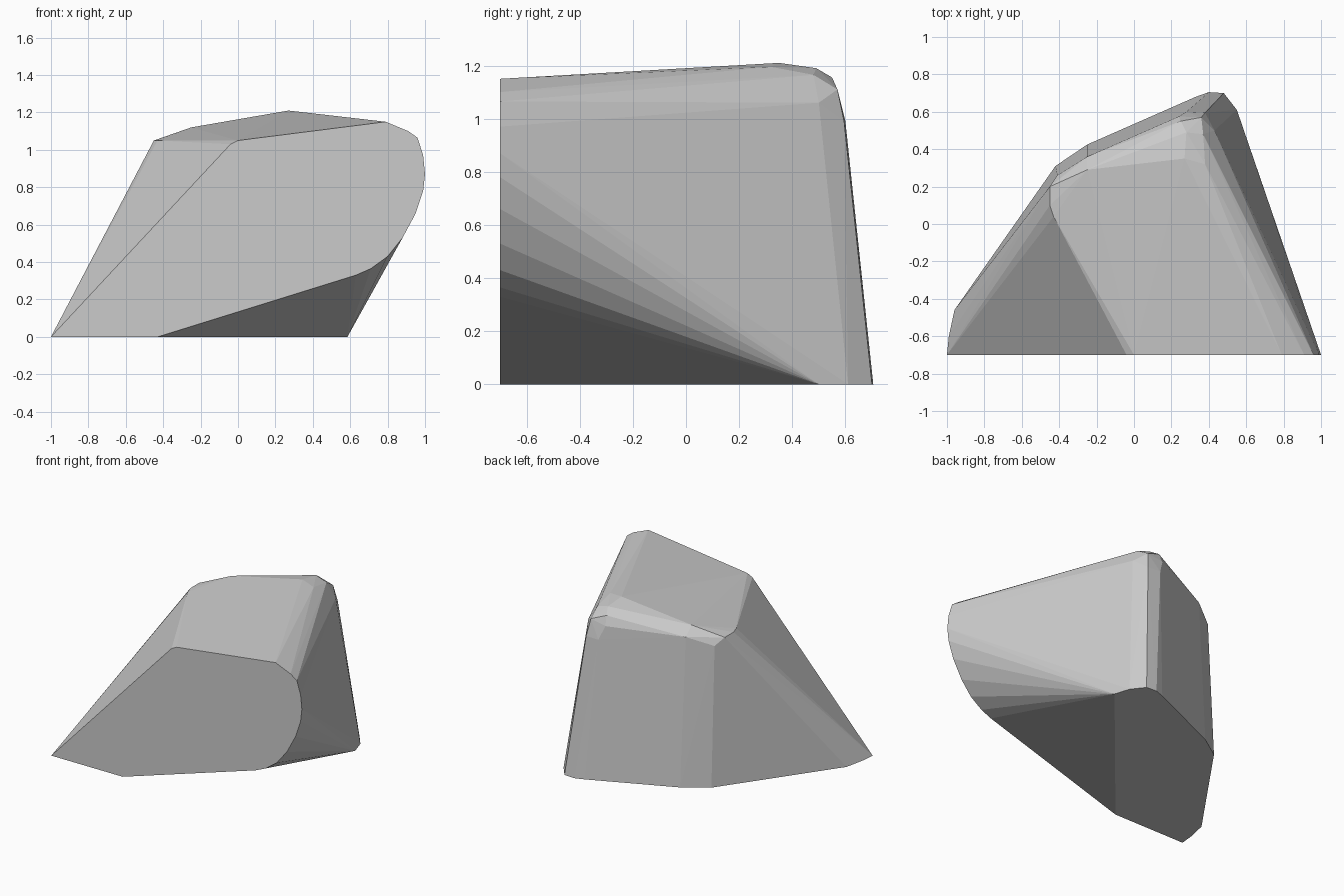
import bpy, bmesh

# Outline of the cut front face (x, z) on y = -0.7
front = [(-1, 0), (-0.43, 0), (0.63, 0.33), (0.71, 0.365), (0.80, 0.43), (0.88, 0.53),
         (0.95, 0.66), (0.99, 0.78), (1, 0.87), (0.99, 0.97), (0.96, 1.065),
         (0.91, 1.10), (0.79, 1.15), (0.0, 1.05), (-0.04, 1.03)]

# Outline of the footprint (x, y) on z = 0
base = [(0.585, 0.5), (0.55, 0.61), (0.48, 0.70), (0.40, 0.705), (0.33, 0.68),
        (-0.25, 0.425), (-0.42, 0.31), (-0.96, -0.46), (-0.99, -0.6)]

# Worn corners around the crest
crest = [(-0.45, 0.20, 1.05), (-0.45, 0.10, 1.05), (-0.43, 0.04, 1.05),
         (-0.41, 0.26, 1.00), (-0.25, 0.29, 1.12), (-0.25, 0.36, 1.06),
         (0.27, 0.35, 1.21), (0.28, 0.49, 1.19), (0.25, 0.55, 1.155),
         (0.24, 0.575, 1.09), (0.28, 0.60, 0.99), (0.36, 0.57, 1.11),
         (0.38, 0.595, 0.99), (0.38, 0.32, 1.195), (0.37, 0.48, 1.165),
         (0.43, 0.50, 1.06), (0.48, 0.33, 1.08)]

points = [(x, -0.7, z) for x, z in front] + [(x, y, 0) for x, y in base] + crest

# Rock: one convex boulder wrapped around the outlines
bm = bmesh.new()
for p in points:
    bm.verts.new(p)
hull = bmesh.ops.convex_hull(bm, input=bm.verts[:])
loose = [v for v in bm.verts if not v.link_faces]
bmesh.ops.delete(bm, geom=loose, context='VERTS')
bmesh.ops.dissolve_limit(bm, angle_limit=0.01, verts=bm.verts[:], edges=bm.edges[:])
bmesh.ops.recalc_face_normals(bm, faces=bm.faces[:])

mesh = bpy.data.meshes.new("rock")
bm.to_mesh(mesh)
bm.free()
rock = bpy.data.objects.new("rock", mesh)
bpy.context.collection.objects.link(rock)
